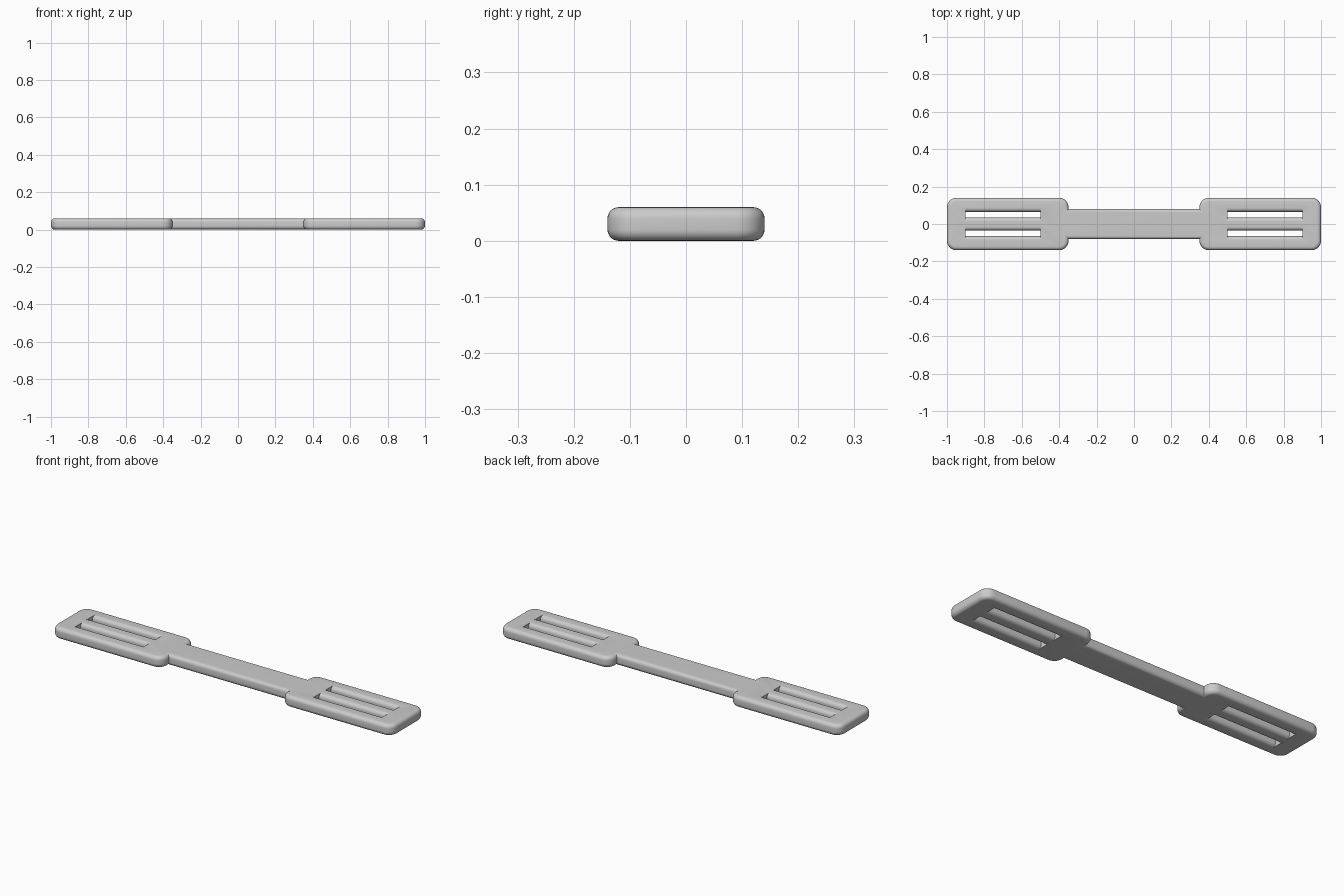
import bpy, bmesh, math

HEIGHT = 0.06
ROUND = 0.02

if "Cube" in bpy.data.objects:
    bpy.data.objects.remove(bpy.data.objects["Cube"], do_unlink=True)

grey = bpy.data.materials.new("plain_grey")
grey.use_nodes = True
colour = (0.6, 0.6, 0.6, 1)
grey.diffuse_color = colour
grey.node_tree.nodes["Principled BSDF"].inputs["Base Color"].default_value = colour


def finish(name, bm):
    bmesh.ops.recalc_face_normals(bm, faces=bm.faces)
    mesh = bpy.data.meshes.new(name)
    bm.to_mesh(mesh)
    bm.free()
    mesh.materials.append(grey)
    obj = bpy.data.objects.new(name, mesh)
    bpy.context.collection.objects.link(obj)
    return obj


def box(x0, x1, half_width):
    bm = bmesh.new()
    bmesh.ops.create_cube(bm, size=1)
    for v in bm.verts:
        v.co.x = x0 if v.co.x < 0 else x1
        v.co.y *= 2 * half_width
        v.co.z = (v.co.z + 0.5) * HEIGHT
    return bm


def bevel(bm, edges, radius):
    bmesh.ops.bevel(bm, geom=edges, offset=radius, offset_type='OFFSET',
                    segments=6, profile=0.5, affect='EDGES', clamp_overlap=True)


def direction(edge):
    d = edge.verts[1].co - edge.verts[0].co
    return max(range(3), key=lambda i: abs(d[i]))


def plate(name, side):
    # Rounded corners in plan, then rounded rims above and below
    x0, x1 = sorted((side * 0.35, side))
    bm = box(x0, x1, 0.14)
    bevel(bm, [e for e in bm.edges if direction(e) == 2], 0.05)
    rims = [e for e in bm.edges
            if abs(e.verts[0].co.z - e.verts[1].co.z) < 1e-5]
    bevel(bm, rims, ROUND)
    return finish(name, bm)


def slot_cutter(name, side, centre):
    # Waisted profile leaves rounded long edges and square slot ends
    half = [(0.035, -0.01)]
    for i in range(7):
        a = math.pi / 2 * (1 - i / 6)
        half.append((0.015 + ROUND * (1 - math.cos(a)), ROUND - ROUND * math.sin(a)))
    half += [(y, HEIGHT - z) for y, z in reversed(half)]
    profile = half + [(-y, z) for y, z in reversed(half)]
    bm = bmesh.new()
    face = bm.faces.new([bm.verts.new((side * 0.7 - 0.2, centre + y, z))
                         for y, z in profile])
    moved = bmesh.ops.extrude_face_region(bm, geom=[face])["geom"]
    bmesh.ops.translate(bm, vec=(0.4, 0, 0),
                        verts=[g for g in moved if isinstance(g, bmesh.types.BMVert)])
    obj = finish(name, bm)
    obj.hide_render = True
    return obj


def combine(target, other, operation):
    mod = target.modifiers.new(operation.lower(), 'BOOLEAN')
    mod.operation = operation
    mod.solver = 'EXACT'
    mod.object = other
    bpy.context.view_layer.objects.active = target
    bpy.ops.object.modifier_apply(modifier=mod.name)
    bpy.data.objects.remove(other, do_unlink=True)


# Connecting bar with rounded long edges
bm = box(-0.42, 0.42, 0.08)
bevel(bm, [e for e in bm.edges if direction(e) == 0], ROUND)
strap = finish("double_ended_strap", bm)

# Slotted end plates
for side, label in ((1, "left"), (-1, "right")):
    end = plate(label + "_end_plate", side)
    for centre in (-0.05, 0.05):
        combine(end, slot_cutter("slot_cutter", side, centre), 'DIFFERENCE')
    combine(strap, end, 'UNION')

bpy.ops.object.select_all(action='DESELECT')
strap.select_set(True)
bpy.context.view_layer.objects.active = strap
bpy.ops.object.shade_smooth_by_angle(angle=math.radians(35))
